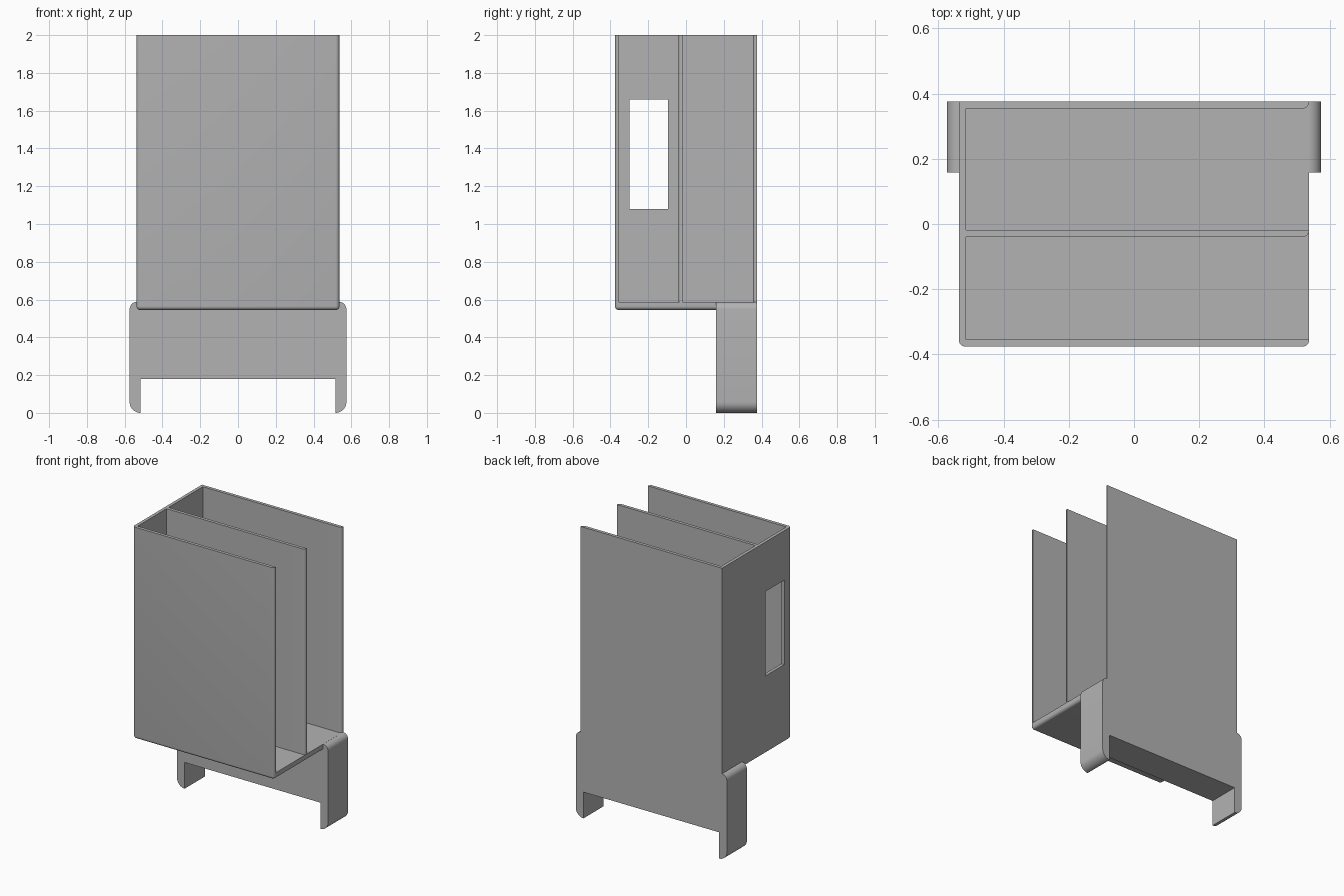
import bpy, bmesh
from math import sin, cos, pi

cube = bpy.data.objects.get("Cube")
if cube:
    bpy.data.objects.remove(cube)

grey = bpy.data.materials.new("plain grey")
grey.use_nodes = True
GREY = (0.45, 0.45, 0.45, 1)
grey.diffuse_color = GREY
grey.node_tree.nodes["Principled BSDF"].inputs["Base Color"].default_value = GREY

W, D, T, R = 0.537, 0.376, 0.022, 0.02     # half width, half depth, wall, fillet
FLOOR, BOTTOM, TOP = 0.588, 0.545, 2.0


def arc(cx, cy, r, start, end, n=8):
    return [(cx + r * cos(start + (end - start) * i / n),
             cy + r * sin(start + (end - start) * i / n)) for i in range(n + 1)]


def finish(bm, name):
    bmesh.ops.recalc_face_normals(bm, faces=bm.faces)
    mesh = bpy.data.meshes.new(name)
    bm.to_mesh(mesh)
    bm.free()
    mesh.materials.append(grey)
    obj = bpy.data.objects.new(name, mesh)
    bpy.context.collection.objects.link(obj)
    return obj


def prism(name, outline, lo, hi, place):
    """Extrude a 2D outline from lo to hi; place maps (u, v, w) to a point."""
    bm = bmesh.new()
    face = bm.faces.new([bm.verts.new(place(u, v, lo)) for u, v in outline])
    made = bmesh.ops.extrude_face_region(bm, geom=[face])["geom"]
    shift = [b - a for a, b in zip(place(0, 0, lo), place(0, 0, hi))]
    bmesh.ops.translate(bm, vec=shift,
                        verts=[g for g in made if isinstance(g, bmesh.types.BMVert)])
    return finish(bm, name)


def upright(u, v, w):
    return (u, v, w)


def front_facing(u, v, w):
    return (u, w, v)


def rectangle(x0, y0, x1, y1):
    return [(x0, y0), (x1, y0), (x1, y1), (x0, y1)]


# Outer body with filleted front uprights and bottom rim
body = prism("file_holder", rectangle(-W, -D, W, D), BOTTOM, TOP, upright)
bm = bmesh.new()
bm.from_mesh(body.data)
rim = []
for e in bm.edges:
    a, b = (v.co for v in e.verts)
    mid = (a + b) / 2
    vertical = abs(a.z - b.z) > 1
    if (vertical and mid.y < 0) or (mid.z < BOTTOM + 0.01 and mid.y < D - 0.01):
        rim.append(e)
bmesh.ops.bevel(bm, geom=rim, offset=R, segments=6, profile=0.5, affect="EDGES")
bm.to_mesh(body.data)
bm.free()

# Mounting base with two hooked legs
X, LEG, GAP = 0.574, 0.516, 0.18
half = [(LEG, GAP)] + arc(LEG, X - LEG, X - LEG, -pi / 2, 0) \
    + arc(X - 0.04, FLOOR - 0.04, 0.04, 0, pi / 2)
outline = half + [(-x, z) for x, z in reversed(half)]
base = prism("mounting_base", outline, 0.158, D, front_facing)


# Cutters: two open-ended pockets and a window in the closed end
def pocket(name, y0, y1):
    mouth = arc(W - R, y1 + R, R, -pi / 2, 0)
    plan = [(-W + T, y0), (W + 0.1, y0), (W + 0.1, y1 + R)] + mouth[::-1] + [(-W + T, y1)]
    return prism(name, plan, FLOOR, TOP + 0.1, upright)


cutters = [
    pocket("front_pocket_cutter", -D + T, -0.04),
    pocket("back_pocket_cutter", -0.018, D - T),
    prism("window_cutter", rectangle(-W - 0.1, -0.30, -W + 0.1, -0.095), 1.08, 1.66, upright),
]

bpy.ops.object.select_all(action="DESELECT")
bpy.context.view_layer.objects.active = body
body.select_set(True)
for part, operation in [(base, "UNION")] + [(c, "DIFFERENCE") for c in cutters]:
    mod = body.modifiers.new(part.name, "BOOLEAN")
    mod.operation, mod.object, mod.solver = operation, part, "EXACT"
    bpy.ops.object.modifier_apply(modifier=mod.name)
    bpy.data.objects.remove(part)

bpy.ops.object.shade_smooth_by_angle(angle=pi / 6)
